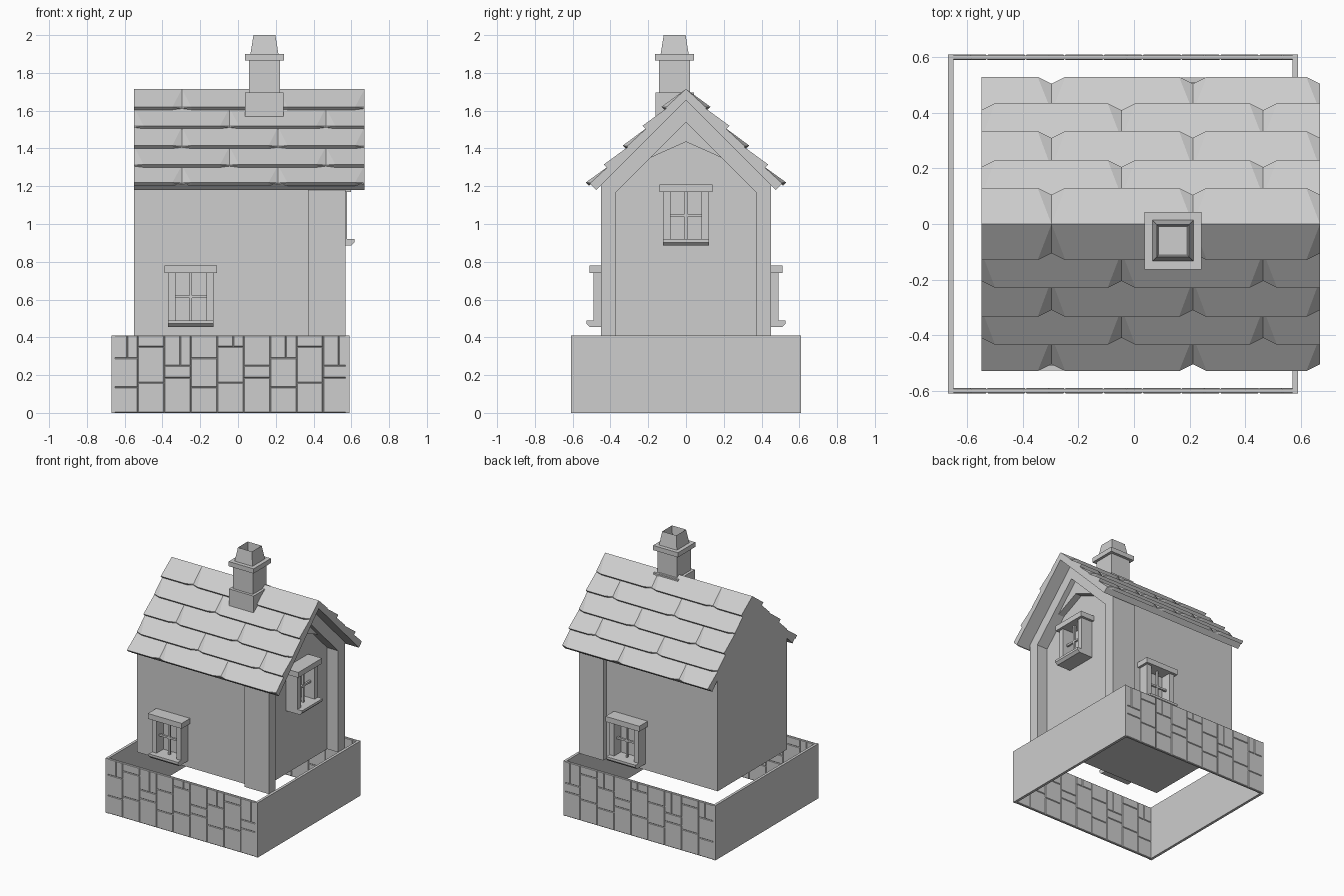
import bpy, bmesh, math
from mathutils import Matrix, Vector

cube = bpy.data.objects.get("Cube")
if cube:
    bpy.data.objects.remove(cube, do_unlink=True)

grey = bpy.data.materials.new("plain grey")
grey.use_nodes = True
colour = (0.61, 0.61, 0.61, 1)
grey.diffuse_color = colour
grey.node_tree.nodes["Principled BSDF"].inputs["Base Color"].default_value = colour


def finish(name, bm, matrix=Matrix()):
    bmesh.ops.recalc_face_normals(bm, faces=bm.faces[:])
    mesh = bpy.data.meshes.new(name)
    bm.to_mesh(mesh)
    bm.free()
    mesh.materials.append(grey)
    ob = bpy.data.objects.new(name, mesh)
    ob.matrix_world = matrix
    bpy.context.collection.objects.link(ob)
    return ob


def add_box(bm, lo, hi):
    lo, hi = Vector(lo), Vector(hi)
    m = Matrix.Translation((lo + hi) / 2) @ Matrix.Diagonal((*(hi - lo), 1))
    return bmesh.ops.create_cube(bm, size=1, matrix=m)["verts"]


def box(name, lo, hi, matrix=Matrix()):
    bm = bmesh.new()
    add_box(bm, lo, hi)
    return finish(name, bm, matrix)


def prism(name, profile, x0, x1, matrix=Matrix()):
    """Extrude a (y, z) profile along x."""
    bm = bmesh.new()
    face = bm.faces.new([bm.verts.new((x0, y, z)) for y, z in profile])
    new = bmesh.ops.extrude_face_region(bm, geom=[face])["geom"]
    verts = [v for v in new if isinstance(v, bmesh.types.BMVert)]
    bmesh.ops.translate(bm, verts=verts, vec=(x1 - x0, 0, 0))
    return finish(name, bm, matrix)


def mirrored(half):
    """Complete a right-hand profile whose ends may lie on the centre line."""
    return half + [(-y, z) for y, z in reversed(half) if y > 0]


LEFT, RIGHT, BACK = -0.67, 0.59, 0.61
BASE = 0.41
EAVE_UNDER, RIDGE = 1.655, 1.715

# Open foundation ring: plain end walls, stone side walls
T = 0.02
box("foundation_left", (LEFT, -BACK, 0), (LEFT + T, BACK, BASE))
box("foundation_right", (RIGHT - T, -BACK, 0), (RIGHT, BACK, BASE))


def stones():
    """Rectangles (x0, x1, z0, z1) of two staggered courses."""
    step = (RIGHT - LEFT) / 9
    mid = 0.16
    for i in range(9):
        x = LEFT + i * step
        drop = 0.025 * (i % 3 - 1)
        yield x, x + step, 0, mid + drop
        split = (0.29, 0.35, 0.25)[i % 3]
        yield x, x + step, mid + drop, split
        if i % 2:
            yield x, x + step, split, BASE
        else:
            cut = x + step * 0.6
            yield x, cut, split, BASE
            yield cut, x + step, split, BASE


for side, label in ((-1, "front"), (1, "back")):
    a, b = sorted((side * (BACK - 0.004), side * (BACK - T + 0.004)))
    box("foundation_" + label, (LEFT, a, 0), (RIGHT, b, BASE))
    bm = bmesh.new()
    a, b = sorted((side * BACK, side * (BACK - T)))
    for x0, x1, z0, z1 in stones():
        add_box(bm, (x0, a, z0), (x1, b, z1))
    bmesh.ops.bevel(bm, geom=bm.edges[:], offset=0.004, segments=1,
                    affect='EDGES')
    finish("foundation_stones_" + label, bm)

# House body and the projecting gable frame
WALL = 0.41
GABLE = 0.48
prism("house_walls", mirrored([(0, EAVE_UNDER), (WALL, EAVE_UNDER - WALL),
                               (WALL, BASE)]), -0.55, GABLE)
outer = [(0.45, BASE), (0.45, EAVE_UNDER - 0.45), (0, EAVE_UNDER)]
inner = [(0.37, BASE), (0.37, 1.17), (0, 1.54)]
frame = (outer + [(-y, z) for y, z in reversed(outer[:2])]
         + [(-y, z) for y, z in inner] + inner[1::-1])
prism("gable_frame", frame, 0.37, 0.57)
prism("gable_brace", [(0, 1.54), (0.19, 1.35), (0, 1.435), (-0.19, 1.35)],
      GABLE, 0.53)

# Roof slab
ROOF_L, ROOF_R = -0.55, 0.67
slab = [(0, RIDGE), (0.505, RIDGE - 0.505), (0.475, EAVE_UNDER - 0.475),
        (0, EAVE_UNDER)]
prism("roof_slab", slab + [(-y, z) for y, z in slab[2:0:-1]], ROOF_L, ROOF_R)


# Shingles: wedges lifted at the lower edge, with clipped corners at the seams
def add_shingle(bm, side, a, b, y0, y1, clip_a, clip_b):
    lift = 0.035
    foot = y1 - lift / 2
    pts = []
    for x, inward, clip in ((a, 0.05, clip_a), (b, -0.05, clip_b)):
        pts += [(x, y0, 0), (x, foot - 0.008 * clip, 0)]
        if clip:
            pts += [(x, y1 - 0.025, 0.008), (x + inward, y1, lift),
                    (x + inward, foot, 0)]
        else:
            pts.append((x, y1, lift))
    verts = [bm.verts.new((x, side * y, RIDGE - y + h)) for x, y, h in pts]
    hull = bmesh.ops.convex_hull(bm, input=verts)
    spare = {g for g in hull["geom_interior"] + hull["geom_unused"]
             if isinstance(g, bmesh.types.BMVert)}
    bmesh.ops.delete(bm, geom=list(spare), context='VERTS')


rows = (0, 0.13, 0.23, 0.335, 0.435, 0.53)
for side, label in ((-1, "front"), (1, "back")):
    bm = bmesh.new()
    for r in range(5):
        seams = (-0.045, 0.465) if r % 2 else (-0.297, 0.212)
        xs = (ROOF_L, *seams, ROOF_R)
        y0 = max(0, rows[r] - 0.03)
        for i in range(3):
            add_shingle(bm, side, xs[i], xs[i + 1], y0, rows[r + 1],
                        i > 0 or r % 2 == 1, i < 2 or r % 2 == 0)
    bmesh.ops.dissolve_limit(bm, angle_limit=math.radians(1),
                             verts=bm.verts[:], edges=bm.edges[:])
    finish("roof_shingles_" + label, bm)


# Windows, built facing -y with the jamb fronts on y = 0 and the sill foot at z = 0
def window(label, loc, degrees):
    m = Matrix.Translation(loc) @ Matrix.Rotation(math.radians(degrees), 4, 'Z')
    deep = 0.095
    for s, hand in ((-1, "a"), (1, "b")):
        x0, x1 = sorted((s * 0.082, s * 0.121))
        box(f"{label}_jamb_{hand}", (x0, 0, 0.035), (x1, deep, 0.285), m)
    box(label + "_lintel", (-0.14, -0.02, 0.285), (0.14, deep, 0.325), m)
    prism(label + "_sill", [(deep, 0), (-0.02, 0), (-0.038, 0.018),
                            (-0.038, 0.035), (deep, 0.035)], -0.121, 0.121, m)
    bar = 0.007
    box(label + "_upright_bar", (-bar, 0.03, 0.035), (bar, 0.045, 0.285), m)
    box(label + "_cross_bar", (-0.082, 0.03, 0.16 - bar),
        (0.082, 0.045, 0.16 + bar), m)


window("front_window", (-0.25, -0.49, 0.455), 0)
window("back_window", (0.17, 0.49, 0.455), 180)
window("gable_window", (0.578, 0, 0.885), 90)

# Chimney
CX, CY = 0.14, -0.06


def chimney_block(name, half, z0, z1):
    box(name, (CX - half, CY - half, z0), (CX + half, CY + half, z1))


chimney_block("chimney_base", 0.102, 1.57, 1.695)
chimney_block("chimney_shaft", 0.082, 1.6, 1.87)
chimney_block("chimney_cap", 0.103, 1.865, 1.9)

# Tapered hollow pot
bm = bmesh.new()
pot = Matrix.Translation((CX, CY, 1.95)) @ Matrix.Rotation(math.pi / 4, 4, 'Z')
bmesh.ops.create_cone(bm, cap_ends=True, segments=4, matrix=pot, depth=0.1,
                      radius1=0.074 * math.sqrt(2), radius2=0.058 * math.sqrt(2))
top = max(bm.faces, key=lambda f: f.calc_center_median().z)
bmesh.ops.inset_region(bm, faces=[top], thickness=0.01)
bmesh.ops.translate(bm, verts=top.verts[:], vec=(0, 0, -0.08))
finish("chimney_pot", bm)
